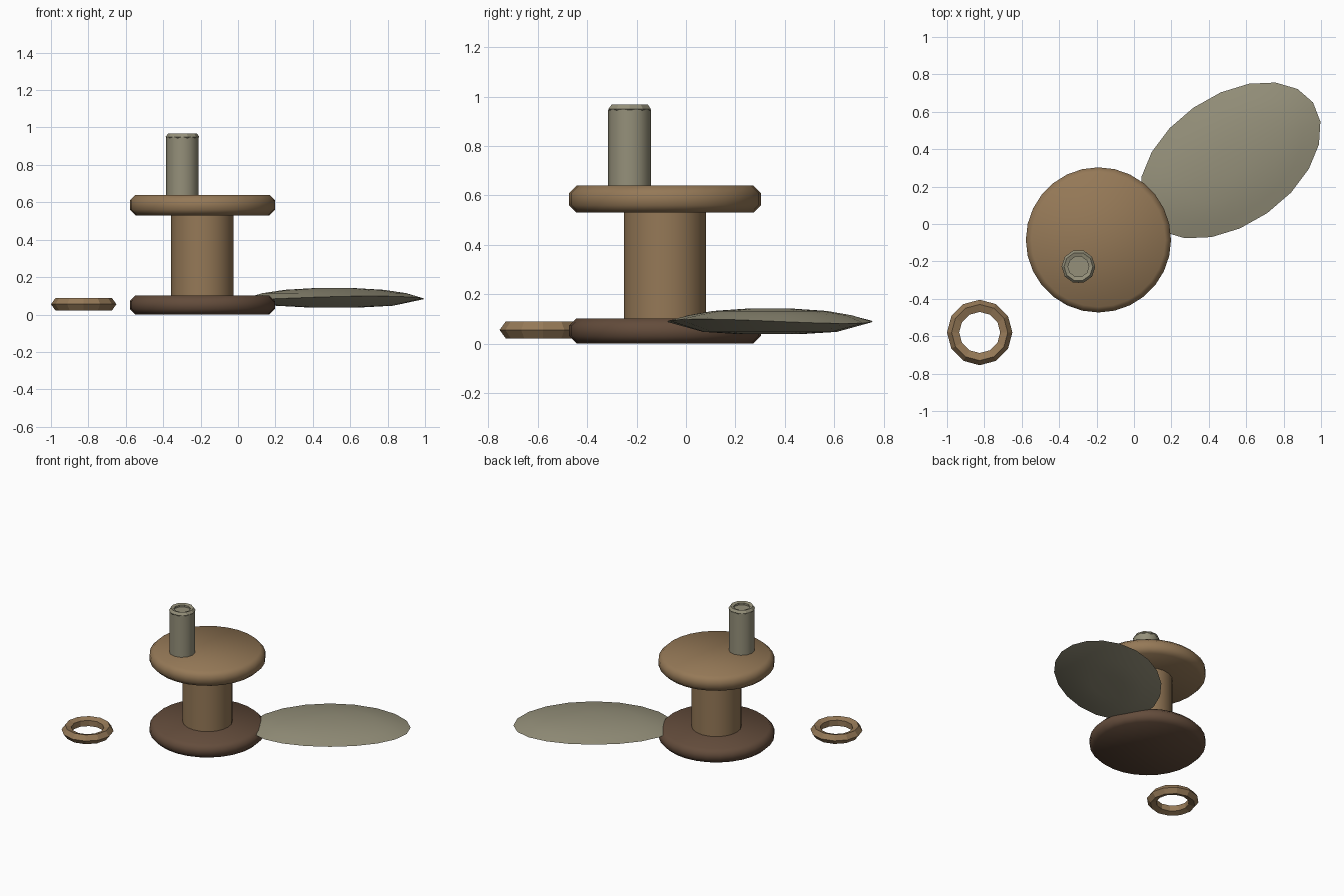
import bpy
import bmesh
import math
from mathutils import Matrix

cube = bpy.data.objects.get("Cube")
if cube:
    bpy.data.objects.remove(cube, do_unlink=True)


def material(name, rgb):
    mat = bpy.data.materials.new(name)
    mat.use_nodes = True
    colour = (*rgb, 1)
    mat.diffuse_color = colour
    mat.node_tree.nodes["Principled BSDF"].inputs["Base Color"].default_value = colour
    return mat


wood = material("warm wood", (0.30, 0.19, 0.095))
dark_wood = material("dark wood", (0.125, 0.072, 0.044))
stone = material("grey green stone", (0.30, 0.28, 0.195))


def lathe(name, profile, sides, location, mat, closed=False, smooth=True):
    """Spin (radius, height) points about z; open profiles get end caps."""
    bm = bmesh.new()
    rings = []
    for r, z in profile:
        angles = [math.tau * i / sides for i in range(sides)]
        rings.append([bm.verts.new((r * math.cos(a), r * math.sin(a), z)) for a in angles])
    pairs = list(zip(rings, rings[1:]))
    if closed:
        pairs.append((rings[-1], rings[0]))
    for low, high in pairs:
        for i in range(sides):
            j = (i + 1) % sides
            bm.faces.new((low[i], low[j], high[j], high[i]))
    if not closed:
        bm.faces.new(rings[0][::-1])
        bm.faces.new(rings[-1])
    bmesh.ops.recalc_face_normals(bm, faces=bm.faces)
    for face in bm.faces:
        face.smooth = smooth
    mesh = bpy.data.meshes.new(name)
    bm.to_mesh(mesh)
    bm.free()
    mesh.materials.append(mat)
    obj = bpy.data.objects.new(name, mesh)
    obj.location = location
    bpy.context.collection.objects.link(obj)
    return obj


def sharpen(obj, degrees):
    """Keep hard edges above the angle."""
    obj.data.set_sharp_from_angle(angle=math.radians(degrees))


def disc(name, bottom, height, mat):
    edge, inset, drop = 0.388, 0.358, 0.03
    profile = [(inset, 0), (edge, drop), (edge, height - drop), (inset, height)]
    return lathe(name, profile, 28, (-0.19, -0.085, bottom), mat)


def torus_ring(name, major, minor, sides, location, mat):
    steps = [math.tau * i / 5 for i in range(5)]
    profile = [(major + minor * math.cos(a), minor * math.sin(a)) for a in steps]
    return lathe(name, profile, sides, location, mat, closed=True, smooth=False)


# Stand: lower disc, column and upper disc
disc("base_disc", 0, 0.102, dark_wood)
disc("top_disc", 0.53, 0.11, wood)
column = lathe("column", [(0.167, 0.08), (0.167, 0.55)], 20, (-0.19, -0.085, 0), wood)
sharpen(column, 40)

# Upright post with a faceted lip
post = lathe("post", [(0.087, 0.62), (0.087, 0.948)], 12, (-0.297, -0.228, 0), stone)
sharpen(post, 40)
torus_ring("post_lip", 0.071, 0.019, 10, (-0.297, -0.228, 0.95), stone)

# Loose ring on the ground
torus_ring("loose_ring", 0.139, 0.036, 12, (-0.825, -0.58, 0.055), wood)

# Thin lens-shaped slab, stretched and turned, with a slightly wavy rim
lens = [(0.3, -0.052), (0.65, -0.043), (1, 0), (0.8, 0.024), (0.55, 0.042), (0.2, 0.052)]
slab = lathe("lens_slab", lens, 20, (0.515, 0.34, 0.09), stone)
for vert in slab.data.vertices:
    angle = math.atan2(vert.co.y, vert.co.x)
    if vert.co.xy.length > 0.95:
        vert.co.z -= 0.009 * math.cos(2 * angle)
slab.data.transform(Matrix.Rotation(math.radians(35), 4, "Z") @ Matrix.Diagonal((0.54, 0.344, 1, 1)))
slab.data.update()
sharpen(slab, 20)
